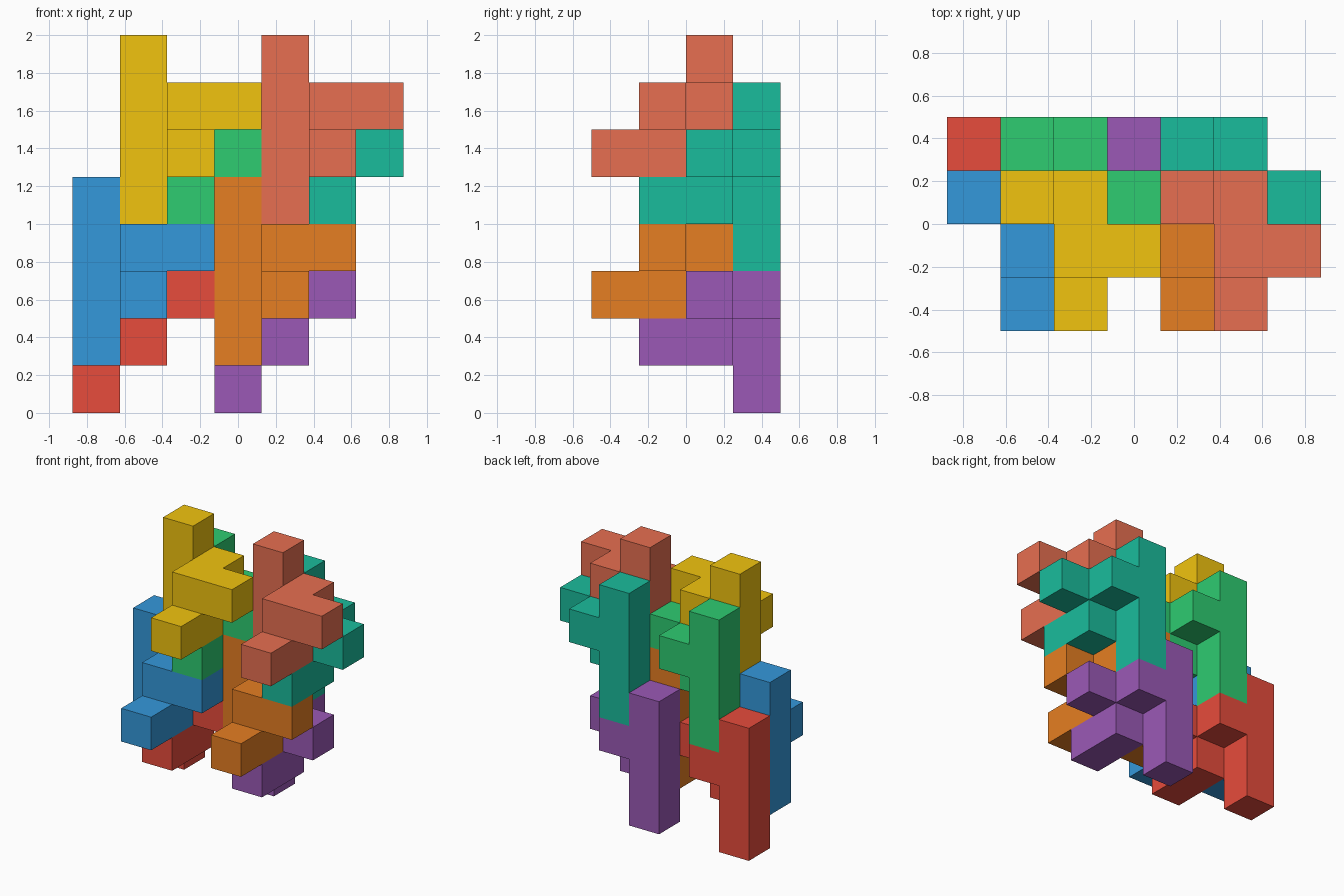
import bpy, bmesh
from mathutils import Vector

if "Cube" in bpy.data.objects:
    bpy.data.objects.remove(bpy.data.objects["Cube"])

S = 0.25                                   # cube size
ORIGIN = Vector((-0.875, -0.5, 0.0))

# One nine-cube piece: a four-high column plus a stepped side arm
CELLS = [(0, 0, k) for k in range(4)] + [
    (1, 0, 2), (1, -1, 2), (2, -1, 2), (1, -1, 1), (1, -2, 1)]


def linear(c):
    return c / 12.92 if c <= 0.04045 else ((c + 0.055) / 1.055) ** 2.4


def material(name, rgb):
    mat = bpy.data.materials.new(name)
    mat.diffuse_color = [linear(c / 255) for c in rgb] + [1.0]
    mat.use_nodes = True
    mat.node_tree.nodes["Principled BSDF"].inputs["Base Color"].default_value = mat.diffuse_color
    return mat


def piece(name, base, rgb):
    """Outer skin of the cubes, with flat neighbouring faces merged."""
    bm = bmesh.new()
    filled = set(CELLS)
    for cell in CELLS:
        for axis in range(3):
            for side in (0, 1):
                near = list(cell)
                near[axis] += 2 * side - 1
                if tuple(near) in filled:
                    continue
                u, v = (axis + 1) % 3, (axis + 2) % 3
                corners = []
                for a, b in ((0, 0), (1, 0), (1, 1), (0, 1)):
                    p = Vector(cell) + Vector(base)
                    p[axis] += side
                    p[u] += a
                    p[v] += b
                    corners.append(bm.verts.new(ORIGIN + p * S))
                bm.faces.new(corners if side else corners[::-1])
    bmesh.ops.remove_doubles(bm, verts=bm.verts, dist=0.001)
    bmesh.ops.dissolve_limit(bm, angle_limit=0.01, verts=bm.verts, edges=bm.edges)
    mesh = bpy.data.meshes.new(name)
    bm.to_mesh(mesh)
    bm.free()
    mesh.materials.append(material(name, rgb))
    obj = bpy.data.objects.new(name, mesh)
    bpy.context.collection.objects.link(obj)


# Eight interlocking copies: column base cell and colour
PIECES = {
    "red_piece":    ((0, 3, 0), (231, 76, 60)),
    "blue_piece":   ((0, 2, 1), (52, 152, 219)),
    "green_piece":  ((1, 3, 3), (46, 204, 113)),
    "yellow_piece": ((1, 2, 4), (241, 196, 15)),
    "purple_piece": ((3, 3, 0), (155, 89, 182)),
    "orange_piece": ((3, 2, 1), (230, 126, 34)),
    "teal_piece":   ((4, 3, 3), (26, 188, 156)),
    "salmon_piece": ((4, 2, 4), (231, 111, 81)),
}
for name, (base, rgb) in PIECES.items():
    piece(name, base, rgb)
